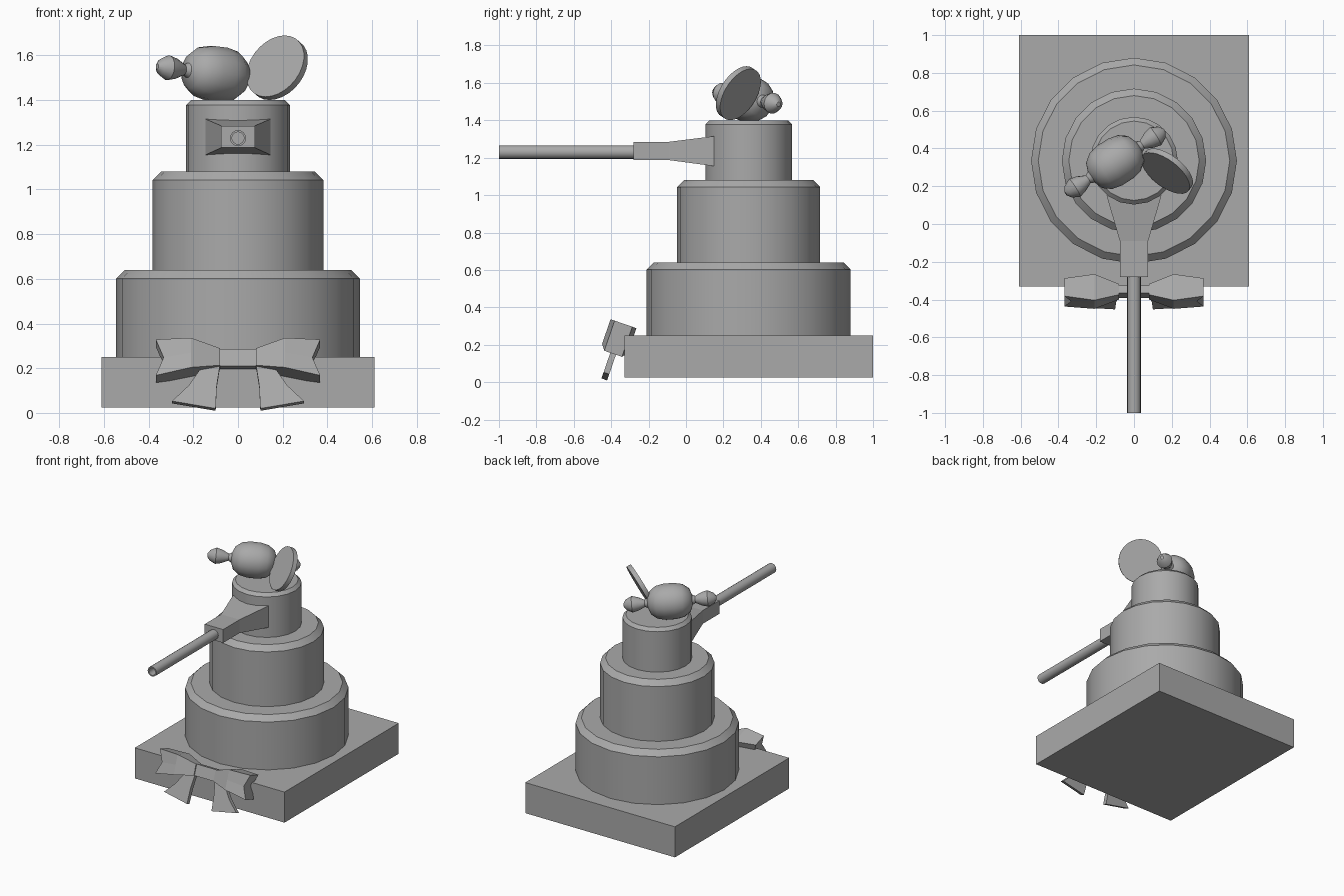
import bpy, bmesh, math
from mathutils import Matrix, Vector

cube = bpy.data.objects.get("Cube")
if cube:
    bpy.data.objects.remove(cube, do_unlink=True)

grey = bpy.data.materials.new("plain grey")
grey.use_nodes = True
COLOUR = (0.4, 0.4, 0.4, 1)
grey.diffuse_color = COLOUR
grey.node_tree.nodes["Principled BSDF"].inputs["Base Color"].default_value = COLOUR


def skin(name, rings, matrix=Matrix(), smooth=False):
    """Join successive rings of points into a capped solid."""
    bm = bmesh.new()
    loops = [[bm.verts.new(p) for p in ring] for ring in rings]
    n = len(loops[0])
    for a, b in zip(loops, loops[1:]):
        for i in range(n):
            j = (i + 1) % n
            bm.faces.new((a[i], a[j], b[j], b[i]))
    for cap in (loops[0], loops[-1]):
        bm.faces.new(cap)
    bmesh.ops.recalc_face_normals(bm, faces=bm.faces)
    mesh = bpy.data.meshes.new(name)
    bm.to_mesh(mesh)
    bm.free()
    mesh.materials.append(grey)
    obj = bpy.data.objects.new(name, mesh)
    bpy.context.collection.objects.link(obj)
    obj.matrix_world = matrix
    if smooth:
        bpy.ops.object.select_all(action="DESELECT")
        obj.select_set(True)
        bpy.context.view_layer.objects.active = obj
        bpy.ops.object.shade_smooth_by_angle(angle=math.radians(35))
    return obj


def lathe(name, profile, matrix, sides):
    """Spin (radius, height) pairs about the local z axis."""
    angles = [math.tau * i / sides for i in range(sides)]
    rings = [[(r * math.cos(a), r * math.sin(a), h) for a in angles] for r, h in profile]
    return skin(name, rings, matrix, True)


def placed(location, axis):
    """Matrix that aims local z along an axis."""
    return Matrix.Translation(location) @ Vector(axis).to_track_quat("Z", "Y").to_matrix().to_4x4()


def rect(x, y, low, high):
    return [(-x, y, low), (x, y, low), (x, y, high), (-x, y, high)]


# Base slab
skin("base_slab", [
    [(-0.61, y, z), (0.61, y, z), (0.61, y, z + 0.225), (-0.61, y, z + 0.225)]
    for y, z in ((-0.33, 0.025), (1.0, 0.025))])

# Three stacked tiers with chamfered top edges
for name, radius, bottom, top, bevel in (
        ("lower_tier", 0.545, 0.25, 0.64, 0.038),
        ("middle_tier", 0.382, 0.63, 1.08, 0.037),
        ("upper_tier", 0.232, 1.07, 1.4, 0.022)):
    lathe(name, [(radius, bottom), (radius, top - bevel), (radius - bevel, top)],
          Matrix.Translation((0, 0.335, 0)), 20)

# Gun mount and hollow barrel
skin("gun_mount", [rect(0.145, 0.15, 1.155, 1.315),
                   rect(0.075, -0.09, 1.187, 1.285),
                   rect(0.075, -0.28, 1.187, 1.285)])
lathe("barrel", [(0.036, 0), (0.036, 0.75), (0.027, 0.75), (0.027, 0.1)],
      placed((0, -0.25, 1.23), (0, -1, 0)), 16)

# Wrapped sweet: round body with a pinched knob at each end
half = [(0.012, 0.312), (0.036, 0.295), (0.056, 0.255), (0.046, 0.215), (0.024, 0.17),
        (0.034, 0.15), (0.08, 0.132), (0.112, 0.09), (0.124, 0.035)]
lathe("wrapped_sweet", half + [(r, -h) for r, h in reversed(half)],
      placed((-0.1, 0.328, 1.518), (0.4, 0.255, -0.05)), 14)

# Leaning round disc
lathe("round_disc", [(0.154, -0.016), (0.154, 0.016)],
      placed((0.175, 0.28, 1.545), (-0.54, -0.7, 0.45)), 28)

# Ribbon bow, leaning back against the slab
bow = Matrix.Translation((0, -0.362, 0.232)) @ Matrix.Rotation(math.radians(-19), 4, "X")


def bow_ring(x, low, high, depth, notch):
    mid = (low + high) / 2
    return [(x, -depth, low), (x - notch, -depth, mid), (x, -depth, high),
            (x, depth, high), (x - notch, depth, mid), (x, depth, low)]


def flip(rings, side):
    return [[(side * x, y, z) for x, y, z in ring] for ring in rings]


skin("bow_knot", [[(x, -0.022, -0.03), (x, -0.022, 0.05), (x, 0.022, 0.05), (x, 0.022, -0.03)]
                  for x in (-0.09, 0.09)], bow)
loop = [bow_ring(0.08, -0.03, 0.05, 0.03, 0),
        bow_ring(0.21, -0.055, 0.085, 0.073, 0),
        bow_ring(0.368, -0.085, 0.085, 0.05, 0.035)]
# Tails flare out beneath the loops
tail = [[(x, y, z) for x, z in ((0.08, -0.02), (0.16, -0.03), (0.22, -0.12),
                                (0.295, -0.195), (0.1, -0.23), (0.095, -0.12))]
        for y in (-0.016, 0.016)]
for label, side in (("left", 1), ("right", -1)):
    skin("bow_loop_" + label, flip(loop, side), bow)
    skin("bow_tail_" + label, flip(tail, side), bow)
